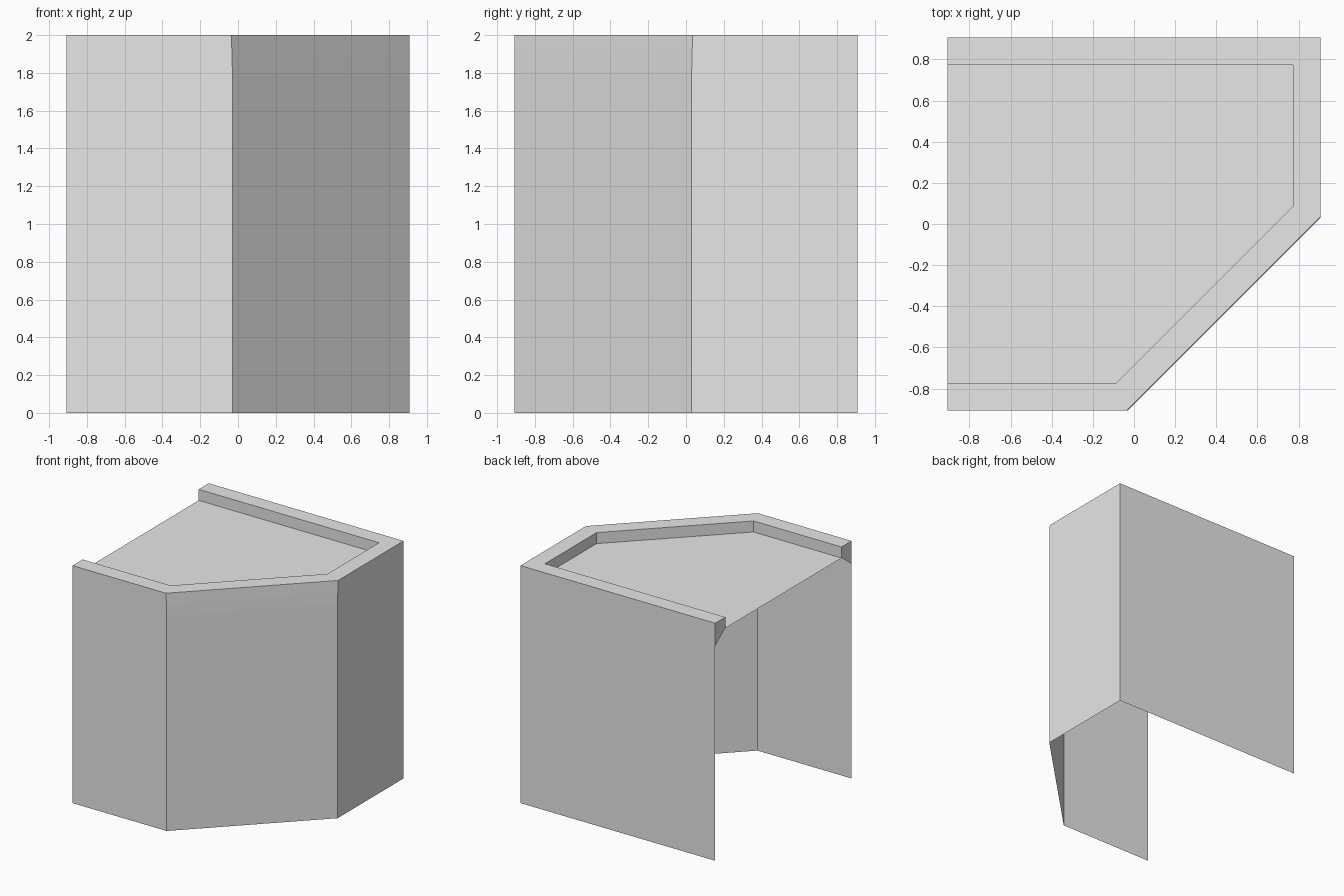
import bpy
import bmesh

cube = bpy.data.objects.get("Cube")
if cube:
    bpy.data.objects.remove(cube, do_unlink=True)

HALF, INNER = 0.907, 0.773
TOP, FLOOR, BEND = 2.0, 1.907, 1.81

grey = bpy.data.materials.new("light_grey")
grey.use_nodes = True
grey.diffuse_color = (0.8, 0.8, 0.8, 1)
grey.node_tree.nodes["Principled BSDF"].inputs["Base Color"].default_value = grey.diffuse_color


def outline(reach, cut, z):
    """Open path round the block: front, cut corner, side, back."""
    return [(-HALF, -reach, z), (-cut, -reach, z), (reach, cut, z),
            (reach, reach, z), (-HALF, reach, z)]


def make_object(name, loops, cap=False, ends=False):
    """Skin neighbouring loops; optionally fill the last loop or the open ends."""
    bm = bmesh.new()
    rings = [[bm.verts.new(p) for p in loop] for loop in loops]
    for low, high in zip(rings, rings[1:]):
        for i in range(len(low) - 1):
            bm.faces.new((low[i], low[i + 1], high[i + 1], high[i]))
    if cap:
        bm.faces.new(rings[-1])
    if ends:
        bm.faces.new([r[0] for r in rings])
        bm.faces.new([r[-1] for r in reversed(rings)])
    mesh = bpy.data.meshes.new(name)
    bm.to_mesh(mesh)
    bm.free()
    mesh.materials.append(grey)
    obj = bpy.data.objects.new(name, mesh)
    bpy.context.collection.objects.link(obj)
    return obj


# Thin outer walls, open underneath and on one side
make_object("outer_walls", [outline(HALF, 0.03, 0), outline(HALF, 0.03, BEND)])

# Parapet: leaning outer band, flat coping and inner step, closed at both ends
make_object("parapet", [outline(HALF, 0.03, BEND), outline(HALF, 0.032, FLOOR),
                        outline(HALF, 0.036, TOP), outline(INNER, 0.087, TOP),
                        outline(INNER, 0.087, FLOOR)], ends=True)

# Recessed flat roof
make_object("roof", [outline(INNER, 0.087, FLOOR)], cap=True)
